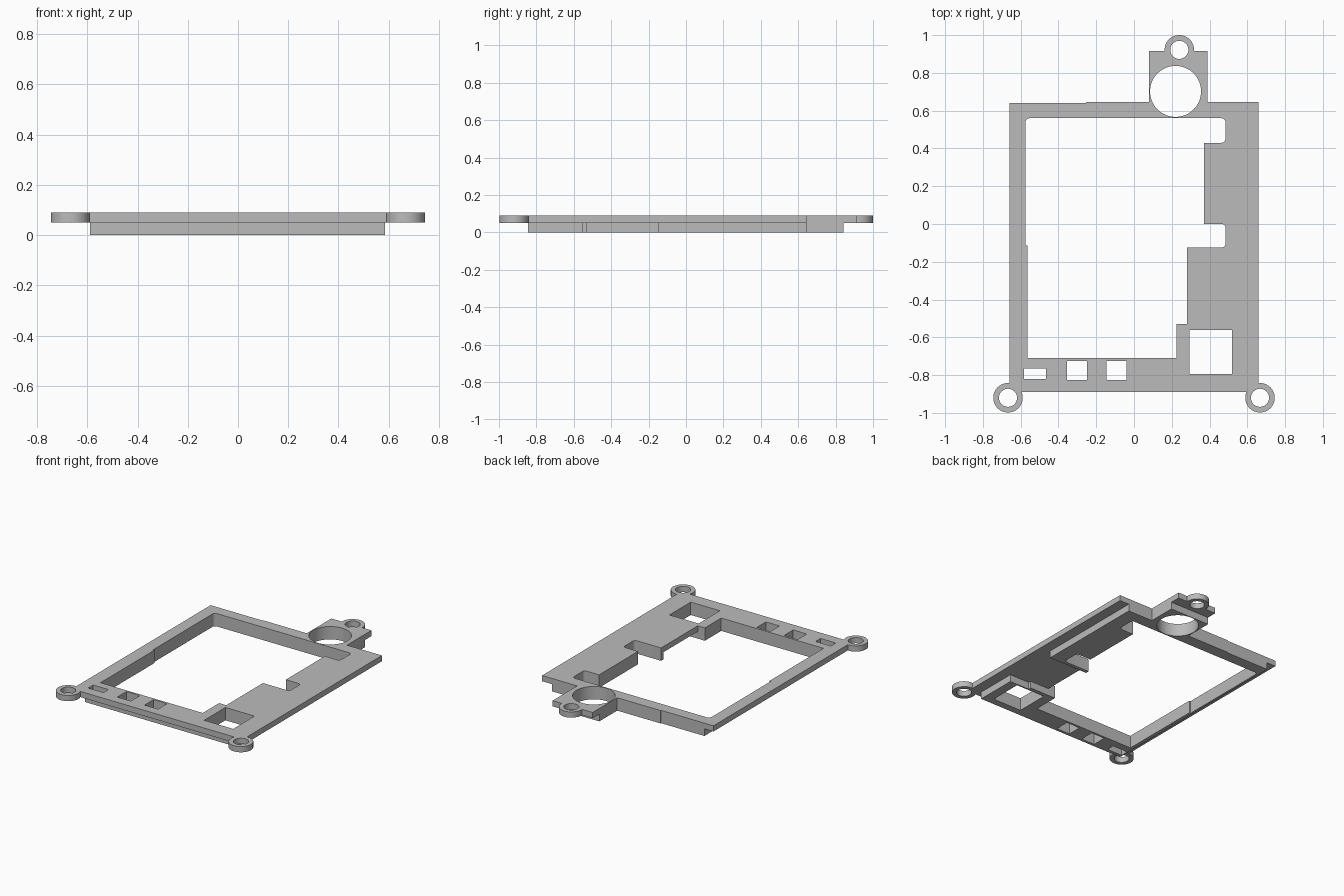
import bpy, bmesh, math
from mathutils import Vector

if "Cube" in bpy.data.objects:
    bpy.data.objects.remove(bpy.data.objects["Cube"], do_unlink=True)

GREY = (0.5, 0.5, 0.5, 1)
mat = bpy.data.materials.new("matt grey")
mat.use_nodes = True
mat.diffuse_color = GREY
mat.node_tree.nodes["Principled BSDF"].inputs["Base Color"].default_value = GREY


def arc(cx, cy, r, start=0, end=360, steps=40):
    """Points along an arc; a full circle leaves out its repeated end point."""
    count = steps if end - start == 360 else steps + 1
    angles = [math.radians(start + (end - start) * i / steps) for i in range(count)]
    return [(cx + r * math.cos(a), cy + r * math.sin(a)) for a in angles]


def rect(x0, x1, y0, y1):
    return [(x0, y0), (x1, y0), (x1, y1), (x0, y1)]


def fillet(points, r, steps=6):
    """Round the right-angled corners that carry a third entry."""
    out = []
    for i, p in enumerate(points):
        v = Vector(p[:2])
        if len(p) == 2:
            out.append(tuple(v))
            continue
        d1 = (Vector(points[i - 1][:2]) - v).normalized()
        d2 = (Vector(points[(i + 1) % len(points)][:2]) - v).normalized()
        for k in range(steps + 1):
            t = math.pi / 2 * k / steps
            q = v + r * (d1 + d2) - r * (d2 * math.cos(t) + d1 * math.sin(t))
            out.append(tuple(q))
    return out


def layer(name, z0, z1, loops):
    """Extrude a filled outline with holes between two heights."""
    curve = bpy.data.curves.new(name, 'CURVE')
    curve.dimensions = '2D'
    curve.fill_mode = 'BOTH'
    curve.extrude = (z1 - z0) / 2
    for loop in loops:
        spline = curve.splines.new('POLY')
        spline.points.add(len(loop) - 1)
        for point, (x, y) in zip(spline.points, loop):
            point.co = (x, y, 0, 1)
        spline.use_cyclic_u = True
    temp = bpy.data.objects.new(name + " outline", curve)
    bpy.context.collection.objects.link(temp)
    bpy.context.view_layer.update()
    graph = bpy.context.evaluated_depsgraph_get()
    mesh = bpy.data.meshes.new_from_object(temp.evaluated_get(graph))
    bpy.data.objects.remove(temp, do_unlink=True)

    bm = bmesh.new()
    bm.from_mesh(mesh)
    bmesh.ops.remove_doubles(bm, verts=bm.verts, dist=0.0002)
    bmesh.ops.translate(bm, verts=bm.verts, vec=(0, 0, (z0 + z1) / 2))
    bmesh.ops.recalc_face_normals(bm, faces=bm.faces)
    bm.to_mesh(mesh)
    bm.free()
    mesh.materials.clear()
    mesh.materials.append(mat)

    obj = bpy.data.objects.new(name, mesh)
    bpy.context.collection.objects.link(obj)
    bpy.ops.object.select_all(action='DESELECT')
    obj.select_set(True)
    bpy.context.view_layer.objects.active = obj
    bpy.ops.object.shade_smooth_by_angle(angle=math.radians(30))
    return obj


# Main dimensions
SIDE, FRONT, BACK = 0.66, -0.89, 0.645
EAR_X, EAR_Y, EAR_R, BOLT_R = 0.667, -0.92, 0.078, 0.048
LUG_X, LUG_Y, TAB_Y = 0.24, 0.922, 0.915
R = True  # marks a rounded corner

# Central opening, from its front right corner round to its stepped left side
opening_path = [
    (0.225, -0.53), (0.225, -0.71), (-0.565, -0.71), (-0.565, -0.115),
    (-0.575, -0.115), (-0.575, 0.56, R), (0.485, 0.56, R), (0.485, 0.43, R),
    (0.37, 0.43), (0.37, 0), (0.485, 0, R), (0.485, -0.125, R), (0.28, -0.125)]

# Holes that pass through both layers
shared_holes = [
    arc(0.22, 0.702, 0.135, steps=64),
    rect(0.295, 0.52, -0.795, -0.56),
    rect(-0.583, -0.465, -0.82, -0.765),
    rect(-0.355, -0.25, -0.825, -0.725),
    rect(-0.145, -0.04, -0.825, -0.725)]

# Top plate with its three bolt ears
side_angle = math.degrees(math.acos((EAR_X - SIDE) / EAR_R))
front_angle = math.degrees(math.asin((FRONT - EAR_Y) / EAR_R))
tab_angle = math.degrees(math.asin((TAB_Y - LUG_Y) / EAR_R))
outline = (
    arc(-EAR_X, EAR_Y, EAR_R, side_angle, 360 + front_angle)
    + arc(EAR_X, EAR_Y, EAR_R, 180 - front_angle, 540 - side_angle)
    + [(SIDE, BACK), (0.39, BACK), (0.39, TAB_Y)]
    + arc(LUG_X, LUG_Y, EAR_R, tab_angle, 180 - tab_angle)
    + [(0.08, TAB_Y), (0.08, BACK), (-0.255, BACK), (-0.255, 0.64), (-SIDE, 0.64)])
bolt_holes = [arc(x, y, BOLT_R) for x, y in
              ((-EAR_X, EAR_Y), (EAR_X, EAR_Y), (LUG_X, LUG_Y))]
opening = fillet(opening_path + [(0.28, -0.53)], 0.022)
layer("top_plate", 0.05, 0.09, [outline, opening] + bolt_holes + shared_holes)

# Lower frame: a set-in rim that is broken on the left side
rim = fillet(
    [(-0.59, -0.845), (0.585, -0.845), (0.585, -0.55), (0.43, -0.55), (0.43, -0.53)]
    + opening_path
    + [(0.28, -0.15), (0.585, -0.15), (0.585, BACK), (0.39, BACK), (0.39, 0.842),
       (0.08, 0.842), (0.08, BACK), (-0.255, BACK), (-0.255, 0.64), (-0.59, 0.64)],
    0.022)
layer("lower_frame", 0.0, 0.05, [rim] + shared_holes)
